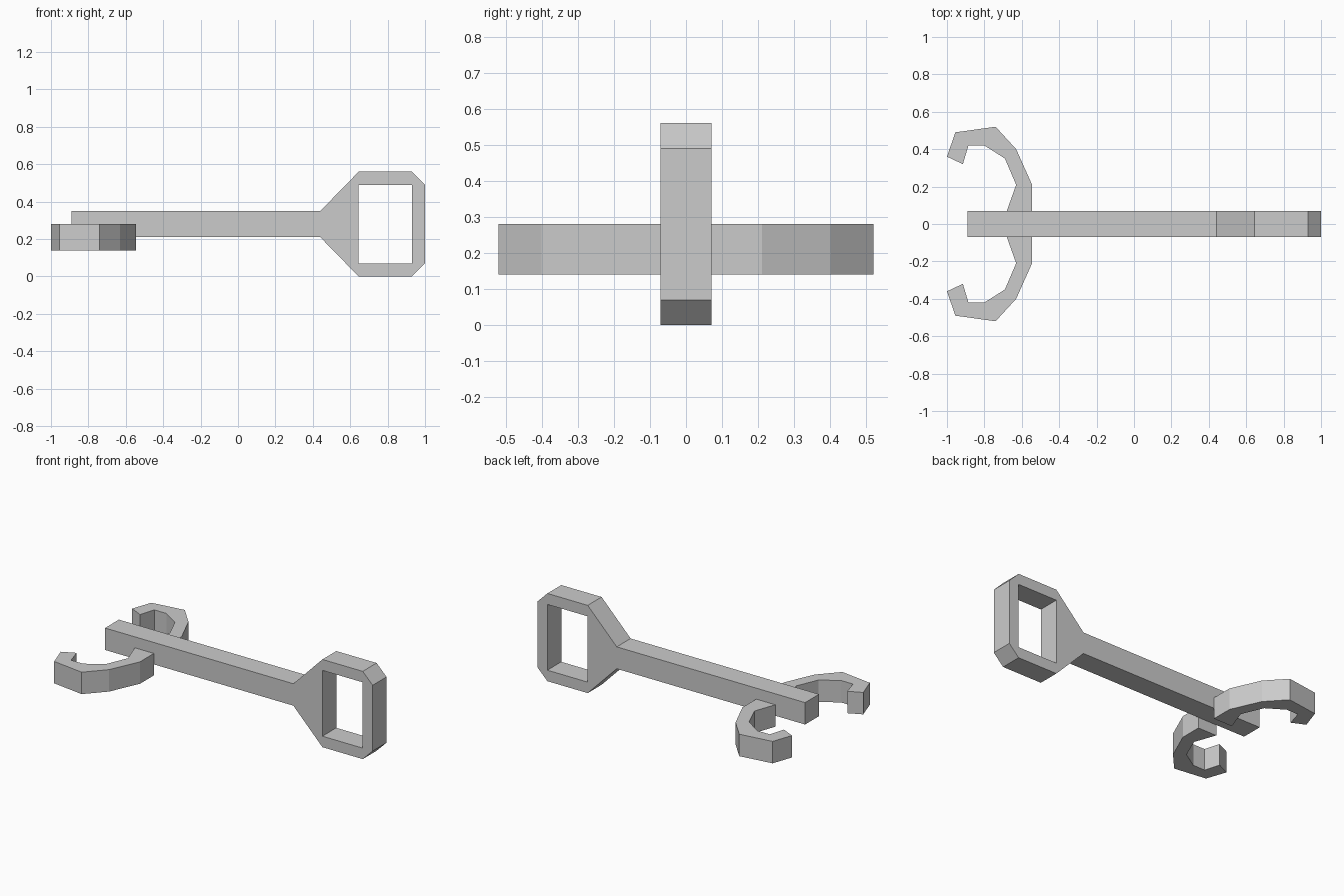
import bpy
import bmesh
from mathutils import Vector

if "Cube" in bpy.data.objects:
    bpy.data.objects.remove(bpy.data.objects["Cube"], do_unlink=True)

grey = bpy.data.materials.new("plain grey")
grey.use_nodes = True
colour = (0.6, 0.6, 0.6, 1)
grey.diffuse_color = colour
grey.node_tree.nodes["Principled BSDF"].inputs["Base Color"].default_value = colour


def extrude_profile(name, points, depth):
    """Make a solid by extruding a closed outline along a vector."""
    bm = bmesh.new()
    face = bm.faces.new([bm.verts.new(p) for p in points])
    result = bmesh.ops.extrude_face_region(bm, geom=[face], use_keep_orig=True)
    moved = [v for v in result["geom"] if isinstance(v, bmesh.types.BMVert)]
    bmesh.ops.translate(bm, verts=moved, vec=Vector(depth))
    bmesh.ops.recalc_face_normals(bm, faces=bm.faces)
    mesh = bpy.data.meshes.new(name)
    bm.to_mesh(mesh)
    bm.free()
    mesh.materials.append(grey)
    obj = bpy.data.objects.new(name, mesh)
    bpy.context.collection.objects.link(obj)
    return obj


# Shaft widening into a chamfered grip, symmetric about its centre height
HALF = 0.07
MID = 0.28
upper = [(-0.89, 0.07), (0.44, 0.07), (0.645, 0.28), (0.93, 0.28), (1, 0.21)]
outline = upper + [(x, -h) for x, h in reversed(upper)]
handle = extrude_profile("shaft_and_grip", [(x, -HALF, MID + h) for x, h in outline],
                         (0, 2 * HALF, 0))

# Rectangular opening through the grip
opening = [(0.645, 0.21), (0.93, 0.21), (0.93, -0.21), (0.645, -0.21)]
cutter = extrude_profile("grip_opening_cutter", [(x, -0.2, MID + h) for x, h in opening],
                         (0, 0.4, 0))
cutter.hide_render = True
cut = handle.modifiers.new("opening", "BOOLEAN")
cut.operation = "DIFFERENCE"
cut.solver = "EXACT"
cut.object = cutter
bpy.context.view_layer.objects.active = handle
bpy.ops.object.modifier_apply(modifier=cut.name)
bpy.data.objects.remove(cutter, do_unlink=True)

# Curved hooks on both sides of the shaft
hook = [(-0.545, 0.07), (-0.545, 0.21), (-0.63, 0.40), (-0.74, 0.52),
        (-0.955, 0.49), (-1, 0.36), (-0.915, 0.32), (-0.885, 0.42),
        (-0.80, 0.42), (-0.69, 0.35), (-0.63, 0.21), (-0.68, 0.07)]
for name, side in (("front_hook", -1), ("back_hook", 1)):
    extrude_profile(name, [(x, side * y, 0.14) for x, y in hook], (0, 0, 0.14))
